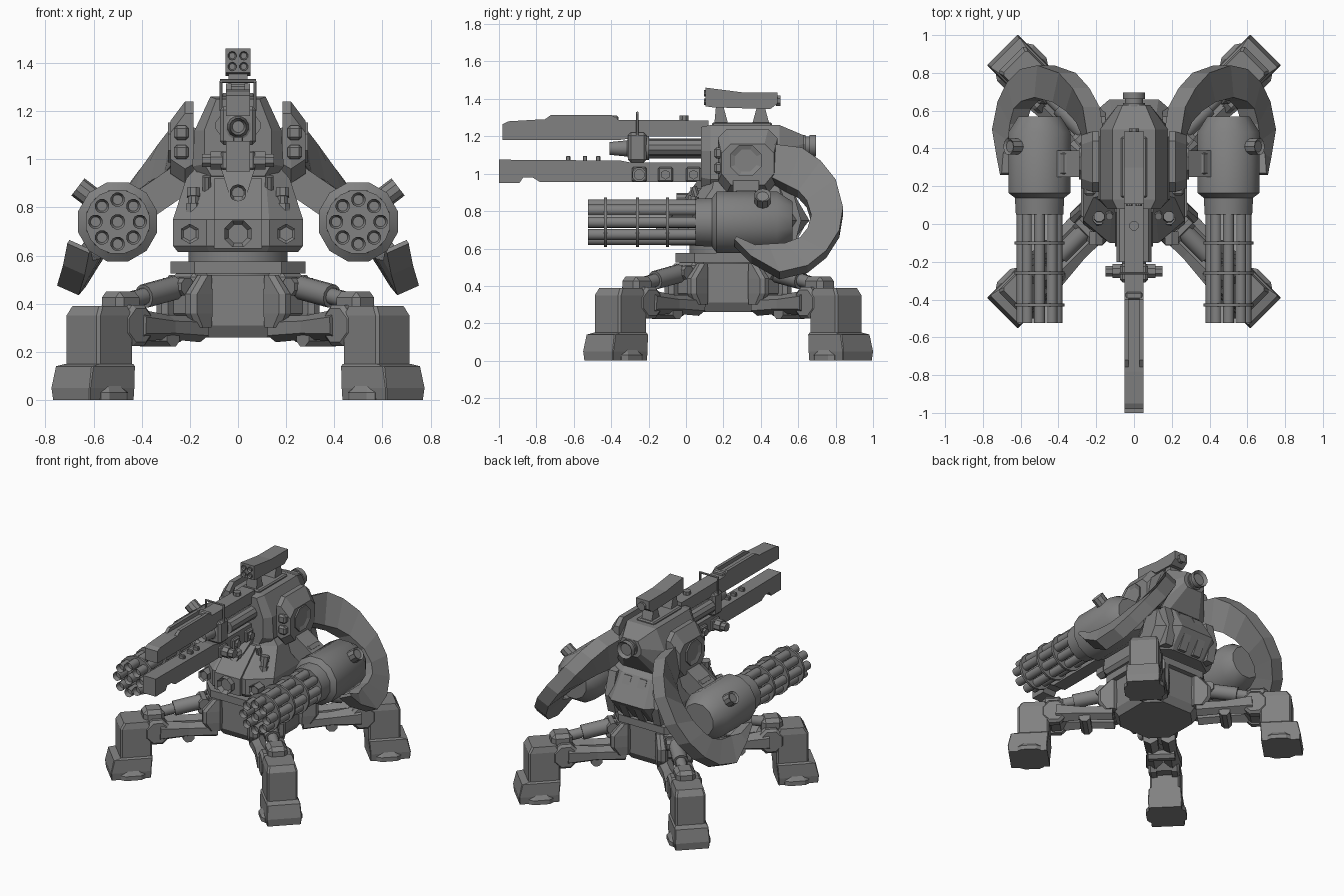
import bpy, bmesh
from math import pi, cos, sin, radians
from mathutils import Vector

cube = bpy.data.objects.get("Cube")
if cube:
    bpy.data.objects.remove(cube, do_unlink=True)

steel = bpy.data.materials.new("steel_grey")
steel.use_nodes = True
GREY = (0.22, 0.22, 0.22, 1)
steel.diffuse_color = GREY
steel.node_tree.nodes["Principled BSDF"].inputs["Base Color"].default_value = GREY

LEG_CENTRE = Vector((0, 0.225, 0))


def finish(name, bm, mode="", smooth=False):
    """mode: '' single, 'mirror' both sides, 'legs' four copies around the hull."""
    bmesh.ops.recalc_face_normals(bm, faces=bm.faces)
    mesh = bpy.data.meshes.new(name)
    bm.to_mesh(mesh)
    bm.free()
    mesh.materials.append(steel)
    if smooth:
        mesh.shade_smooth()
        mesh.set_sharp_from_angle(angle=radians(35))
    spots = [45, 135, 225, 315] if mode == "legs" else [0]
    for i, angle in enumerate(spots):
        ob = bpy.data.objects.new(name if len(spots) == 1 else f"{name}_{i + 1}", mesh)
        bpy.context.collection.objects.link(ob)
        if mode == "legs":
            ob.location = LEG_CENTRE
            ob.rotation_euler.z = radians(angle)
        if mode == "mirror":
            ob.modifiers.new("Mirror", "MIRROR")


def loft(name, rings, mode="", smooth=False, sink=0):
    """Skin equal rings of points; sink recesses the last cap."""
    bm = bmesh.new()
    loops = [[bm.verts.new(p) for p in ring] for ring in rings]
    n = len(loops[0])
    for a, b in zip(loops, loops[1:]):
        for i in range(n):
            j = (i + 1) % n
            bm.faces.new((a[i], a[j], b[j], b[i]))
    bm.faces.new(loops[0][::-1])
    cap = bm.faces.new(loops[-1])
    if sink:
        bm.normal_update()
        size = (loops[-1][0].co - cap.calc_center_median()).length
        bmesh.ops.inset_region(bm, faces=[cap], thickness=size * 0.3)
        inward = (Vector(rings[0][0]) - Vector(rings[-1][0])).normalized()
        bmesh.ops.translate(bm, verts=cap.verts, vec=inward * sink)
    finish(name, bm, mode, smooth)


def box(name, lo, hi, bevel=0.0, mode=""):
    bm = bmesh.new()
    bmesh.ops.create_cube(bm, size=1)
    for v in bm.verts:
        v.co = [l + (c + 0.5) * (h - l) for l, h, c in zip(lo, hi, v.co)]
    if bevel:
        bmesh.ops.bevel(bm, geom=bm.edges[:], offset=bevel, segments=1, affect="EDGES")
    finish(name, bm, mode)


def turned(name, start, end, profile, n=12, mode="", sink=0):
    """Turned part along start-end; profile holds (fraction, radius)."""
    start, end = Vector(start), Vector(end)
    quat = (end - start).to_track_quat("Z", "Y")
    rings = []
    for t, r in profile:
        angles = [(i + 0.5) * 2 * pi / n for i in range(n)]
        rings.append([start.lerp(end, t) + quat @ Vector((r * cos(a), r * sin(a), 0)) for a in angles])
    loft(name, rings, mode, n > 10, sink)


def rod(name, start, end, r, n=12, mode="", sink=0):
    turned(name, start, end, [(0, r), (1, r)], n, mode, sink)


def stack(name, levels, mode=""):
    """Chamfered rectangles piled up: z, x0, x1, y0, y1, chamfer x, chamfer y."""
    rings = []
    for z, x0, x1, y0, y1, cx, cy in levels:
        rings.append([(x0 + cx, y0, z), (x1 - cx, y0, z), (x1, y0 + cy, z), (x1, y1 - cy, z),
                      (x1 - cx, y1, z), (x0 + cx, y1, z), (x0, y1 - cy, z), (x0, y0 + cy, z)])
    loft(name, rings, mode)


def side_prism(name, outline, x0, x1, mode=""):
    loft(name, [[(x, y, z) for y, z in outline] for x in (x0, x1)], mode)


# Hull and turntable
stack("hull", [(0.26, -.22, .22, .005, .445, .1, .1), (0.31, -.25, .25, -.025, .475, .11, .11),
               (0.52, -.25, .25, -.025, .475, .11, .11)])
stack("turntable", [(0.525, -.28, .28, -.055, .505, .1, .1), (0.575, -.28, .28, -.055, .505, .1, .1)])
rod("turntable_neck", (0, .225, .51), (0, .225, .64), 0.21, 16)

# Four legs, built outward along x
stack("foot", [(0, .72, .98, -.11, .11, .004, .004), (.05, .72, .985, -.115, .115, .004, .004),
               (.14, .71, .965, -.11, .11, .006, .006), (.15, .71, .92, -.10, .10, .006, .006)], "legs")
stack("foot_toe", [(0, .76, .92, -.135, .135, .03, .02), (.03, .76, .92, -.135, .135, .03, .02),
                   (.07, .79, .89, -.105, .105, .02, .02)], "legs")
stack("shank", [(.14, .71, .92, -.10, .10, .012, .012), (.35, .71, .92, -.10, .10, .012, .012),
                (.39, .73, .895, -.09, .09, .012, .012)], "legs")
box("knee_cap", (.62, -.065, .30), (.76, .065, .45), .025, "legs")
rod("knee_joint", (.67, -.08, .31), (.67, .08, .31), .08, 8, "legs")
for s in (-1, 1):
    turned("thigh_bar", (.28, s * .06, .295), (.66, s * .06, .31), [(0, .055), (.5, .05), (1, .07)], 6, "legs")
    turned("knee_disc", (.675, s * .05, .31), (.675, s * .105, .31), [(0, .092), (.7, .092), (1, .075)], 8, "legs")
    stack("hip_cheek", [(.30, .25, .34, s * .085 - .03, s * .085 + .03, .02, .02),
                        (.36, .25, .38, s * .085 - .035, s * .085 + .035, .02, .02),
                        (.44, .25, .38, s * .085 - .035, s * .085 + .035, .02, .02),
                        (.52, .25, .31, s * .085 - .03, s * .085 + .03, .02, .02)], "legs")
rod("thigh_axle", (.47, -.09, .26), (.47, .09, .26), .04, 8, "legs")
box("hip_block", (.22, -.07, .34), (.33, .07, .53), .02, "legs")
turned("leg_piston", (.30, 0, .48), (.66, 0, .41),
       [(0, .035), (.2, .035), (.2, .05), (.7, .05), (.7, .035), (1, .035)], 12, "legs")
rod("piston_pin", (.36, -.065, .47), (.36, .065, .47), .04, 8, "legs")

# Torso
stack("torso", [(.615, -.25, .25, -.08, .55, .13, .09), (.64, -.27, .27, -.10, .57, .14, .1),
                (.75, -.27, .27, -.10, .66, .14, .12), (.92, -.215, .215, .08, .56, .10, .06),
                (.97, -.17, .17, .10, .5, .06, .05)])
side_prism("torso_front_panel", [(-.12, .63), (-.12, .75), (.06, .92), (.1, .92), (0, .63)], -.1, .1)
for x in (-.18, -.06, .06, .18):
    side_prism("rear_rib", [(.48, .63), (.58, .62), (.67 - abs(x) * .3, .75), (.57, .91), (.48, .92)],
               x - .03, x + .03)
rod("front_hub", (0, -.08, .69), (0, -.16, .69), .06, 8, sink=.03)
rod("side_hub", (.2, -.04, .69), (.2, -.11, .69), .042, 6, "mirror", .012)
turned("vent_canister", (.185, .02, .76), (.185, .04, .88),
       [(0, .034), (.45, .034), (.45, .024), (.7, .024), (.7, .03), (1, .03)], 8, "mirror")
rod("vent_stub", (.13, .06, .86), (.13, .04, .93), .02, 8, "mirror")

# Main gun housing
half = [(.115, 1.26), (.18, 1.12), (.19, .97), (.14, .91)]
tail = [(.06, 1.205), (.085, 1.16), (.085, 1.12), (.06, 1.09)]
nose = [(.09, 1.25), (.14, 1.12), (.14, .98), (.11, .93)]
rings = []
for y, prof in ((.08, nose), (.13, half), (.5, half), (.63, tail)):
    rings.append([(x, y, z) for x, z in prof] + [(-x, y, z) for x, z in reversed(prof)])
loft("gun_housing", rings)
turned("rear_hub", (0, .61, 1.15), (0, .695, 1.15), [(0, .06), (.35, .06), (.35, .05), (.6, .05), (.6, .06), (1, .06)],
       12, sink=.02)

# Shoulder plates, tapering outward, and arms
plate = []
for x, top, low, y0, y1 in ((.185, 1.24, .92, .17, .49), (.22, 1.24, .90, .17, .49), (.28, 1.16, .94, .19, .47)):
    plate.append([(x, y0, low + .06), (x, y0, top - .05), (x, y0 + .05, top), (x, y1 - .05, top),
                  (x, y1, top - .05), (x, y1, low + .06), (x, y1 - .05, low), (x, y0 + .05, low)])
loft("shoulder_plate", plate, "mirror")
rod("shoulder_boss", (.26, .32, 1.07), (.29, .32, 1.07), .09, 8, "mirror", .01)
for z in (1.03, 1.11):
    box("shoulder_clamp", (.205, .15, z - .03), (.265, .2, z + .03), .012, "mirror")
loft("arm", [[(x + a, .32 + y, z + b) for a, b, y in ((.04, .05, -.07), (.04, .05, .07), (-.04, -.05, .07),
      (-.04, -.05, -.07))] for x, z in ((.16, .97), (.26, .90), (.45, .77))], "mirror")
box("arm_bracket", (.29, .25, .82), (.39, .39, .91), .02, "mirror")

# Curved guards sweeping behind the rotary guns: x, outer y z, inner y z
guard = [(.215, .46, 1.14, .46, .96), (.245, .62, 1.12, .54, .92), (.30, .72, 1.05, .60, .89),
         (.37, .80, .95, .645, .84), (.475, .84, .80, .67, .76), (.555, .82, .68, .65, .69),
         (.61, .75, .57, .61, .64), (.645, .65, .49, .53, .61), (.665, .50, .455, .44, .605),
         (.665, .35, .54, .37, .60), (.66, .26, .63, .27, .645)]
rings = []
for x, y0, z0, y1, z1 in guard:
    tilt = (z1 - z0) * (.45 * x - .02)
    rings.append([(x + lean + s * .045, y, z + s * .02)
                  for s, lean, y, z in ((-1, tilt, y0, z0), (1, tilt, y0, z0), (1, -tilt, y1, z1), (-1, -tilt, y1, z1))])
loft("curved_guard", rings, "mirror")

# Rotary guns
GX, GZ = .5, .74
turned("rotary_body", (GX, .05, GZ), (GX, .57, GZ),
       [(0, .13), (.17, .135), (.22, .17), (.84, .17), (1, .115)], 12, "mirror")
rod("rotary_vent", (GX + .08, .41, GZ + .08), (GX + .165, .41, GZ + .145), .045, 10, "mirror", .01)
for i in range(8):
    a = i * pi / 4
    x, z = GX + .092 * cos(a), GZ + .092 * sin(a)
    rod("rotary_barrel", (x, .06, z), (x, -.525, z), .03, 12, "mirror", .03)
rod("rotary_core", (GX, .06, GZ), (GX, -.525, GZ), .032, 12, "mirror", .02)
for y in (-.43, -.26, -.10):
    rod("barrel_clamp", (GX, y - .008, GZ), (GX, y + .008, GZ), .135, 16, "mirror")

# Main gun rails
side_prism("upper_rail", [(-.98, 1.18), (-.98, 1.265), (-.95, 1.28), (-.78, 1.29), (.12, 1.285), (.12, 1.2),
                          (-.2, 1.2), (-.36, 1.18)], -.05, .05)
for s in (-1, 1):
    side_prism("rail_cap", [(-.77, 1.28), (-.72, 1.315), (-.40, 1.315), (-.35, 1.28)], s * .028, s * .05)
box("rail_cap_end", (-.045, -.40, 1.28), (.045, -.36, 1.31), .008)
side_prism("lower_rail", [(-1, .95), (-1, 1.075), (-.35, 1.07), (-.3, 1.06), (.12, 1.06), (.12, .955),
                          (-.78, .955), (-.82, .98), (-.87, .98), (-.89, .95)], -.05, .05)
for y in (-.63, -.54, -.47):
    box("rail_stud", (-.02, y - .012, 1.06), (.02, y + .012, 1.095), .004)
for y in (-.25, -.11, .04):
    box("rail_block", (-.07, y - .04, .955), (.07, y + .04, 1.035), .008)
    rod("rail_bolt", (.06, y, .995), (.085, y, .995), .026, 6, "mirror")
turned("trunnion", (-.15, -.25, .995), (.15, -.25, .995), [(0, .03), (.12, .03), (.12, .04), (.88, .04), (.88, .03), (1, .03)], 8)
turned("gun_barrel", (0, .12, 1.135), (0, -.41, 1.135),
       [(0, .055), (.6, .055), (.6, .065), (.8, .065), (.82, .045), (1, .035)], 12, sink=.03)
box("barrel_block", (-.075, -.31, 1.06), (.075, -.21, 1.22), .015)
rod("side_barrel", (.05, .1, 1.14), (.05, -.2, 1.14), .045, 10, "mirror")
rod("hoop_post", (.07, -.26, 1.2), (.07, -.26, 1.325), .007, 6, "mirror")
rod("hoop_bar", (-.075, -.26, 1.325), (.075, -.26, 1.325), .008, 6)
rod("rail_knob", (0, -.01, 1.28), (0, -.01, 1.31), .026, 8)
loft("gun_cradle", [[(x, y, z) for x, y in ((-w, front), (w, front), (w, .2), (-w, .2))]
                    for z, w, front in ((.83, .03, -.02), (.88, .045, .0), (.96, .07, .06))])
rod("cradle_nozzle", (0, .02, .86), (0, -.05, .86), .036, 10, sink=.03)

# Roof launcher
side_prism("launcher", [(.105, 1.36), (.105, 1.46), (.30, 1.435), (.49, 1.435), (.49, 1.375), (.45, 1.345), (.14, 1.355)],
           -.052, .052)
rod("launcher_tail", (0, .48, 1.39), (0, .505, 1.39), .03, 8)
for x in (-.024, .024):
    for z in (1.385, 1.43):
        rod("launch_tube", (x, .13, z), (x, .095, z), .018, 10, sink=.01)
side_prism("launcher_front_leg", [(.15, 1.25), (.23, 1.25), (.2, 1.36), (.16, 1.36)], -.04, .04)
side_prism("launcher_rear_leg", [(.35, 1.25), (.45, 1.25), (.42, 1.36), (.38, 1.36)], -.04, .04)
box("roof_plate", (-.07, .14, 1.25), (.07, .46, 1.275), .008)
